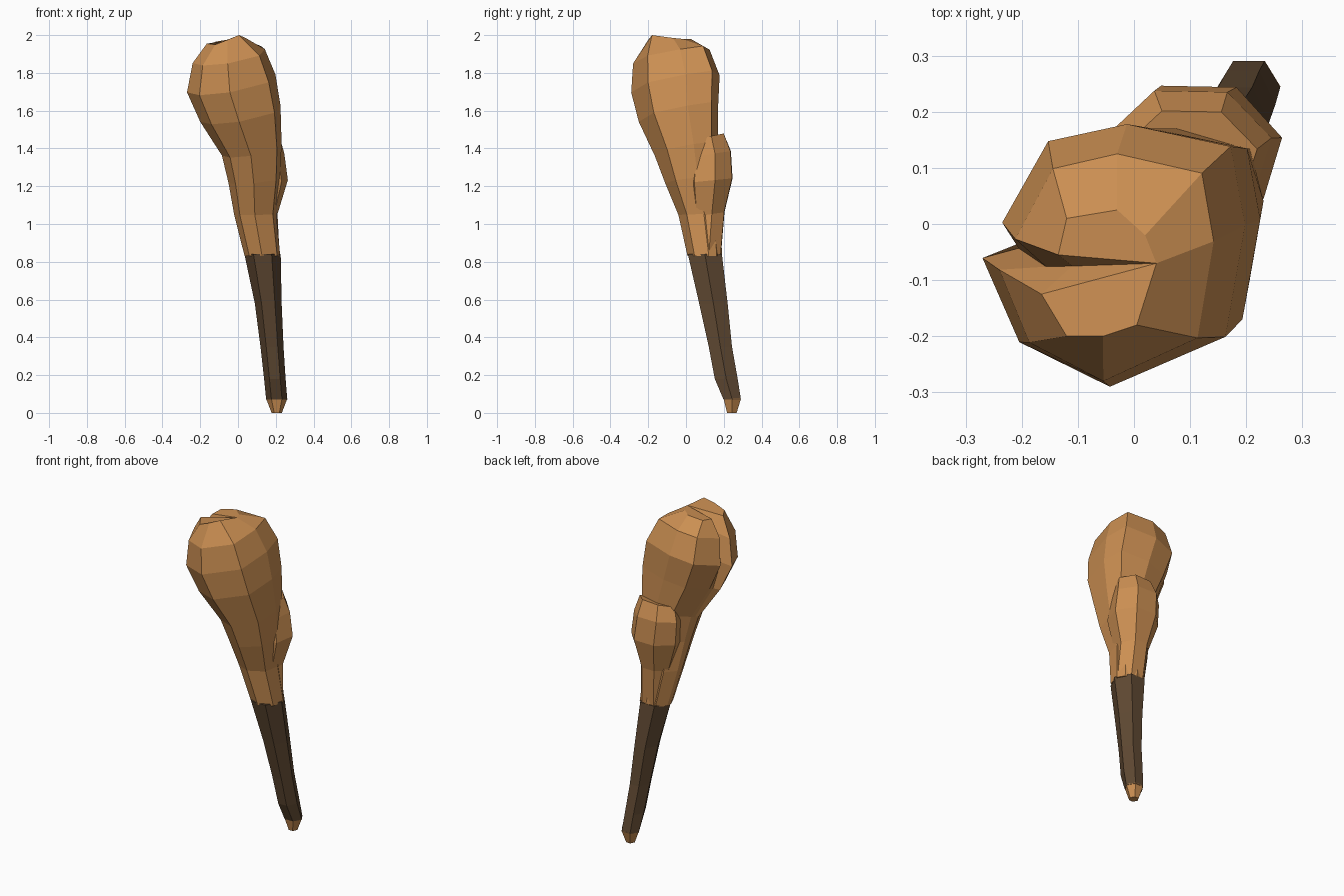
import bpy, bmesh, math

if "Cube" in bpy.data.objects:
    bpy.data.objects.remove(bpy.data.objects["Cube"])


def material(name, col):
    m = bpy.data.materials.new(name)
    m.diffuse_color = (*col, 1)
    m.use_nodes = True
    m.node_tree.nodes["Principled BSDF"].inputs["Base Color"].default_value = m.diffuse_color
    return m


WOOD = material("wood", (0.60, 0.275, 0.085))
GRIP = material("dark_grip", (0.115, 0.066, 0.032))


def finish(bm, name, mat):
    bmesh.ops.recalc_face_normals(bm, faces=bm.faces)
    me = bpy.data.meshes.new(name)
    bm.to_mesh(me)
    bm.free()
    me.materials.append(mat)
    ob = bpy.data.objects.new(name, me)
    bpy.context.collection.objects.link(ob)
    return ob


def loft(rings, cap_end=True):
    """Skin a stack of equal-sized point rings; returns bmesh and vertex rings."""
    bm = bmesh.new()
    vr = [[bm.verts.new(p) for p in r] for r in rings]
    n = len(vr[0])
    for a, b in zip(vr, vr[1:]):
        for i in range(n):
            j = (i + 1) % n
            bm.faces.new((a[i], a[j], b[j], b[i]))
    bm.faces.new(vr[0][::-1])
    if cap_end:
        bm.faces.new(vr[-1])
    return bm, vr


def ngon(cx, cy, rx, ry, z, n=6, tilt=(0, 0), turn=0.0):
    pts = []
    for i in range(n):
        a = 2 * math.pi * i / n + turn
        x, y = rx * math.cos(a), ry * math.sin(a)
        pts.append((cx + x, cy + y, z + tilt[0] * x + tilt[1] * y))
    return pts


# Handle: six-sided dark grip and bare wooden butt
grip = [(.205, .245, .056, .053, .07), (.195, .213, .057, .070, .18),
        (.180, .182, .061, .071, .35), (.160, .145, .071, .087, .58),
        (.130, .100, .096, .104, .84)]
finish(loft([ngon(*r) for r in grip])[0], "handle_grip", GRIP)
butt = [(.205, .243, .027, .029, 0), (.205, .245, .056, .053, .075)]
finish(loft([ngon(*r) for r in butt])[0], "handle_butt", WOOD)

# Club head: uneven nine-sided outline plus one inner point for the crack
OUTLINE = [(-1, -.02), (-.72, -.66), (-.03, -1), (.85, -.62), (1, .23),
           (.89, .83), (.1, 1), (-.5, .87), (-.85, .25)]


def head_ring(x0, x1, y0, y1, z, tilt, crack, rounded):
    cx, cy, rx, ry = (x0 + x1) / 2, (y0 + y1) / 2, (x1 - x0) / 2, (y1 - y0) / 2
    pts = []
    for u, v in OUTLINE + [(-.925 + crack, .115 - crack * .3)]:
        k = 1 + rounded * (1 / math.hypot(u, v) - 1)
        x, y = u * k * rx, v * k * ry
        pts.append((cx + x, cy + y, z + tilt * (x + y)))
    return pts


# min x, max x, min y, max y, height, tilt, crack depth, roundness
levels = [(.035, .226, .008, .192, .83, 0, 0, 1),
          (-.02, .205, -.04, .18, 1.05, .02, 0, .8),
          (-.05, .225, -.11, .17, 1.23, .1, 0, .5),
          (-.085, .232, -.165, .17, 1.39, .17, 0, .3),
          (-.20, .225, -.25, .17, 1.58, .18, .07, 0),
          (-.27, .198, -.29, .178, 1.74, .18, .2, 0),
          (-.24, .142, -.28, .125, 1.885, .17, .36, 0)]
top = [(-.165, -.125, 1.955), (-.12, -.2, 1.95), (-.055, -.2, 1.975),
       (.005, -.18, 2.0), (.04, -.07, 1.985), (.02, -.02, 1.98),
       (-.03, .025, 1.98), (-.12, .01, 1.965), (-.135, -.055, 1.955),
       (-.11, -.075, 1.90)]
bm, vr = loft([head_ring(*r) for r in levels] + [top], cap_end=False)
t = vr[-1]
# Crown split in two lips with the crack running between them
for f in ((0, 1, 2, 3, 4), (4, 5, 6, 7, 8), (0, 4, 9), (9, 4, 8)):
    bm.faces.new([t[i] for i in f])
finish(bm, "club_head", WOOD)

# Knot: swollen burl wrapping the back right, with a ledge on top
T = (0, .15)
knot = [(.130, .103, .092, .090, .835, 7, (0, 0), .2),
        (.115, .118, .096, .094, 1.05, 7, T, .2),
        (.112, .128, .155, .130, 1.23, 7, (0, .1), .2),
        (.098, .130, .150, .118, 1.37, 7, T, .2),
        (.100, .115, .122, .095, 1.455, 7, (.05, .25), .2)]
finish(loft([ngon(*r) for r in knot])[0], "knot", WOOD)
